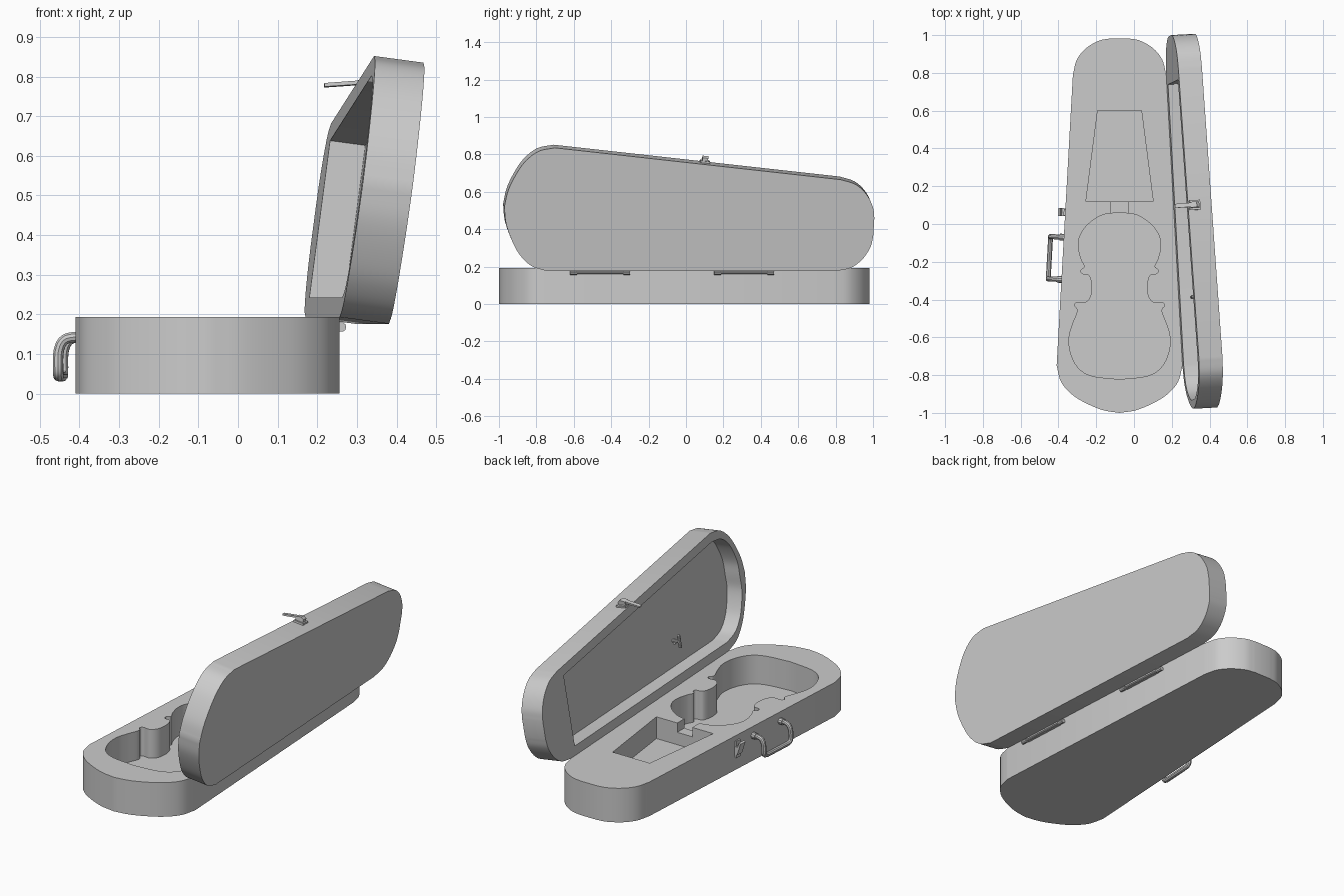
import bpy, bmesh, math
from mathutils import Matrix, Vector

cube = bpy.data.objects.get("Cube")
if cube:
    bpy.data.objects.remove(cube, do_unlink=True)

grey = bpy.data.materials.new("case_grey")
grey.use_nodes = True
GREY = (0.6, 0.6, 0.6, 1)
grey.diffuse_color = GREY
grey.node_tree.nodes["Principled BSDF"].inputs["Base Color"].default_value = GREY

CX, RIM = -0.0765, 0.193          # centre line and height of the base rim
Y0, Y1, W0, W1 = -0.75, 0.79, 0.333, 0.247   # straight flank: ends and half widths
SLOPE = (W0 - W1) / (Y1 - Y0)
TILT = math.atan(SLOPE)


def smooth(pts, steps=5):
    """Catmull-Rom curve through 2D or 3D points."""
    p = [Vector(q) for q in pts]
    p = [2 * p[0] - p[1]] + p + [2 * p[-1] - p[-2]]
    out = []
    for a, b, c, d in zip(p, p[1:], p[2:], p[3:]):
        for i in range(steps):
            t = i / steps
            out.append(0.5 * (2 * b + (c - a) * t + (2 * a - 5 * b + 4 * c - d) * t * t
                              + (3 * b - a - 3 * c + d) * t ** 3))
    return out + [p[-2]]


def mirrored(half):
    """Close a half outline of (half width, y) about the centre line."""
    right = [(CX + w, y) for w, y in half]
    left = [(CX - w, y) for w, y in reversed(half) if w > 1e-4]
    return right + left


def finish(ob, matrix=Matrix()):
    ob.matrix_world = matrix
    bpy.ops.object.select_all(action='DESELECT')
    ob.select_set(True)
    bpy.context.view_layer.objects.active = ob
    if ob.type == 'CURVE':
        bpy.ops.object.convert(target='MESH')
        ob = bpy.context.object
    ob.data.materials.clear()
    ob.data.materials.append(grey)
    bpy.ops.object.shade_smooth_by_angle(angle=math.radians(32))
    return ob


def prism(name, outline, z0, z1):
    """Extrude a flat outline from z0 to z1."""
    bm = bmesh.new()
    face = bm.faces.new([bm.verts.new((x, y, z0)) for x, y in outline])
    new = bmesh.ops.extrude_face_region(bm, geom=[face])["geom"]
    bmesh.ops.translate(bm, vec=(0, 0, z1 - z0),
                        verts=[v for v in new if isinstance(v, bmesh.types.BMVert)])
    bmesh.ops.recalc_face_normals(bm, faces=bm.faces)
    me = bpy.data.meshes.new(name)
    bm.to_mesh(me)
    bm.free()
    ob = bpy.data.objects.new(name, me)
    bpy.context.collection.objects.link(ob)
    return ob


def carve(ob, cutters):
    for cutter in cutters:
        cutter.hide_render = True
        mod = ob.modifiers.new("carve", 'BOOLEAN')
        mod.operation, mod.solver, mod.object = 'DIFFERENCE', 'EXACT', cutter
        bpy.context.view_layer.objects.active = ob
        bpy.ops.object.modifier_apply(modifier=mod.name)
        bpy.data.objects.remove(cutter, do_unlink=True)


def plate(name, outline, width, matrix):
    """Upright plate: (x, z) profile given thickness along y."""
    ob = prism(name, outline, -width / 2, width / 2)
    return finish(ob, matrix @ Matrix.Rotation(math.pi / 2, 4, 'X'))


def tube(name, pts, radius, matrix=Matrix()):
    cu = bpy.data.curves.new(name, 'CURVE')
    cu.dimensions = '3D'
    cu.bevel_depth, cu.bevel_resolution, cu.use_fill_caps = radius, 3, True
    sp = cu.splines.new('POLY')
    sp.points.add(len(pts) - 1)
    for point, co in zip(sp.points, pts):
        point.co = (*co, 1)
    ob = bpy.data.objects.new(name, cu)
    bpy.context.collection.objects.link(ob)
    return finish(ob, matrix)


def flank(y, side):
    """Frame on the case flank: x points away from the centre line when side is 1."""
    w = W0 - (y - Y0) * SLOPE
    return Matrix.Translation((CX + side * w, y, 0)) @ Matrix.Rotation(side * TILT, 4, 'Z')


# Case outline: rounded wide end, straight flanks, rounded narrow end
wide_end = smooth([(0, -1), (0.09, -0.985), (0.185, -0.945), (0.255, -0.9),
                   (0.31, -0.835), (W0, Y0)])
narrow_end = smooth([(W1, Y1), (0.226, 0.87), (0.178, 0.93), (0.11, 0.97), (0.05, 0.982)])
case_outline = mirrored([tuple(p) for p in wide_end + narrow_end])

# Base with instrument, neck and accessory recesses
violin = smooth([(0, 0.06), (0.09, 0.048), (0.165, 0), (0.208, -0.06), (0.218, -0.12),
                 (0.203, -0.185), (0.185, -0.225), (0.203, -0.243), (0.198, -0.262),
                 (0.165, -0.268), (0.15, -0.295), (0.145, -0.34), (0.155, -0.39),
                 (0.185, -0.418), (0.225, -0.416), (0.238, -0.432), (0.222, -0.46),
                 (0.248, -0.53), (0.267, -0.6), (0.26, -0.68), (0.22, -0.76),
                 (0.145, -0.805), (0, -0.822)], 4)
TOP = RIM + 0.1
base = prism("case_base", case_outline, 0, RIM)
carve(base, [
    prism("instrument_cutter", mirrored([tuple(p) for p in violin]), 0.03, TOP),
    prism("accessory_cutter", mirrored([(0.178, 0.12), (0.116, 0.6)]), 0.07, TOP),
    prism("neck_cutter", mirrored([(0.047, 0.03), (0.047, 0.14)]), 0.14, TOP),
])
finish(base)

# Lid: same outline, hollowed, swung open about the right flank
hinge = Matrix.Translation((CX + W0, Y0, RIM))
open_lid = (hinge @ Matrix.Rotation(math.radians(97.7), 4, Vector((-SLOPE, 1, 0)))
            @ hinge.inverted())
WALL, END = 0.05, 0.735
hollow = [(p.x * (W0 - WALL) / W0, p.y + WALL * (1 - p.x / W0)) for p in wide_end]
hollow.append((W0 - WALL - (END - Y0) * SLOPE, END))
lid = prism("case_lid", case_outline, RIM, RIM + 0.126)
carve(lid, [prism("lid_cutter", mirrored(hollow), RIM - 0.1, RIM + 0.09)])
finish(lid, open_lid)

# Hinges along the right flank
for label, mid in (("front", -0.46), ("back", 0.31)):
    frame = flank(mid, 1) @ Matrix.Translation((0.012, 0, 0.168))
    tube(label + "_hinge_pin", [(0, -0.16, 0), (0, 0.16, 0)], 0.007, frame)
    for end in (-1, 1):
        tube(label + "_hinge_knuckle", [(0, end * 0.16, 0), (0, end * 0.125, 0)], 0.012, frame)
    plate(label + "_hinge_leaf", [(-0.014, -0.008), (0, -0.008), (0, 0.008), (-0.014, 0.02)],
          0.25, frame)

# Carrying handle hanging on the left flank
frame = flank(-0.182, -1)
corner = [(0.01, 0.112, 0.142), (-0.035, 0.112, 0.142), (-0.058, 0.112, 0.132),
          (-0.069, 0.112, 0.105), (-0.07, 0.112, 0.065), (-0.07, 0.105, 0.05),
          (-0.07, 0.088, 0.044)]
path = smooth(corner, 4)
path += [Vector((x, -y, z)) for x, y, z in reversed(path)]
tube("handle", path, 0.0135, frame)
for side in (-1, 1):
    tube("handle_mount", [(0.01, side * 0.112, 0.142), (-0.022, side * 0.112, 0.142)],
         0.018, frame)

# Catch on the base
frame = flank(0.062, -1)
plate("catch_plate", [(0.004, 0.07), (-0.008, 0.07), (-0.008, 0.165), (0.004, 0.165)],
      0.034, frame)
plate("catch_hook", [(0, 0.085), (-0.016, 0.09), (-0.038, 0.158), (-0.028, 0.163),
                     (-0.018, 0.135), (0, 0.135)], 0.042, frame)

# Latch on the lid
frame = open_lid @ frame
plate("latch_plate", [(0.004, 0.2), (-0.01, 0.2), (-0.01, 0.258), (0.004, 0.258)],
      0.052, frame)
plate("latch_body", [(0, 0.205), (-0.03, 0.205), (-0.036, 0.235), (-0.026, 0.25), (0, 0.25)],
      0.03, frame)
plate("latch_tongue", [(-0.024, 0.23), (-0.002, 0.124), (-0.011, 0.122), (-0.034, 0.23)],
      0.022, frame)

# Bow toggle inside the lid
frame = open_lid @ Matrix.Translation((0.05, -0.4, RIM + 0.09))
tube("toggle_post", [(0, 0, 0.01), (0, 0, -0.045)], 0.009, frame)
tube("toggle_bar", [(-0.035, 0, -0.04), (0.035, 0, -0.04)], 0.009, frame)
tube("toggle_cross", [(0, -0.028, -0.025), (0, 0.028, -0.025)], 0.008, frame)
